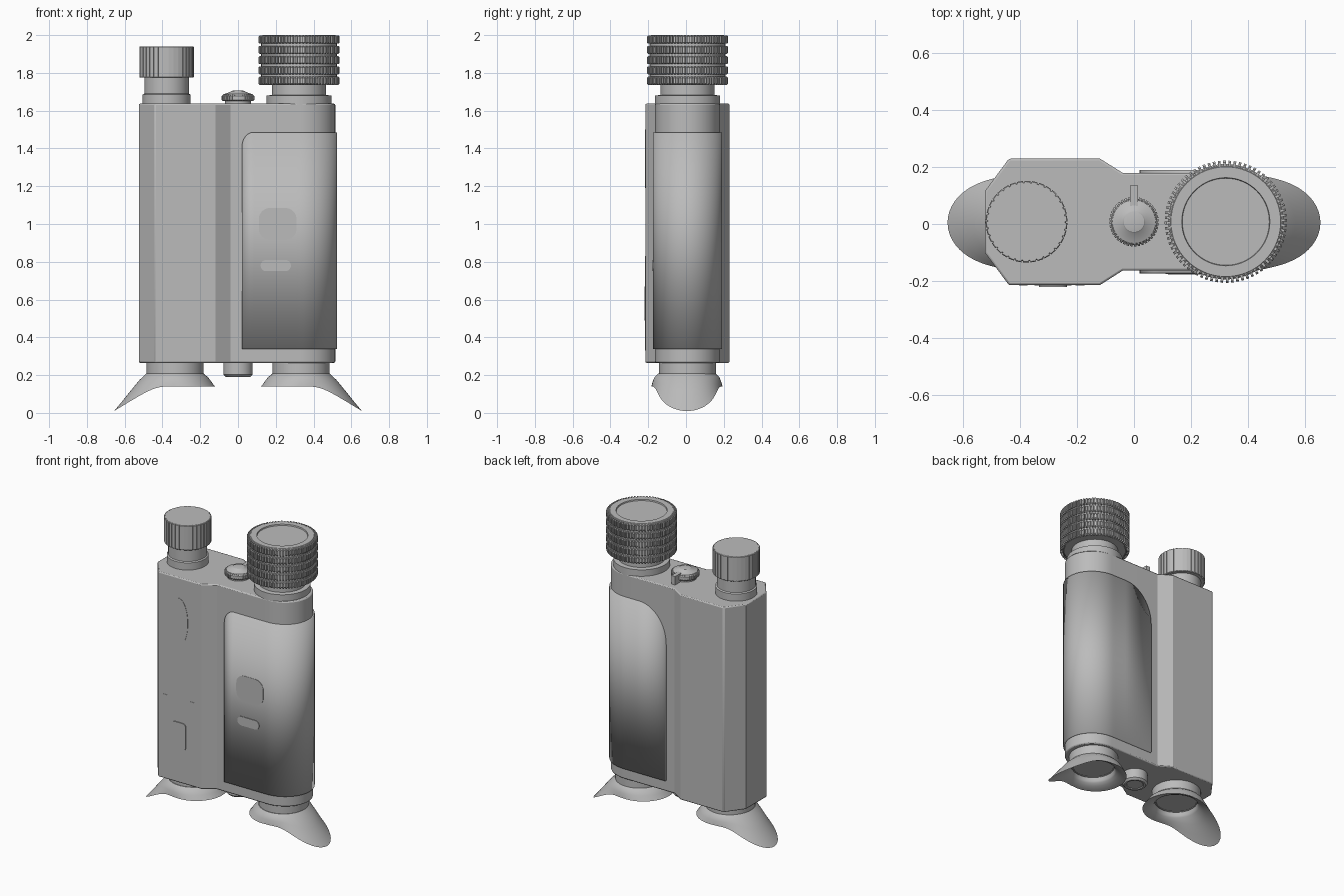
import bpy, bmesh
from math import sin, cos, pi, sqrt, radians

cube = bpy.data.objects.get("Cube")
if cube:
    bpy.data.objects.remove(cube)

grey = bpy.data.materials.new("matte grey")
grey.use_nodes = True
grey.diffuse_color = (0.5, 0.5, 0.5, 1)
grey.node_tree.nodes["Principled BSDF"].inputs["Base Color"].default_value = (0.5, 0.5, 0.5, 1)
CY = 0.008  # common depth axis


def finish(name, bm, angle=30, bevel=0):
    bmesh.ops.remove_doubles(bm, verts=bm.verts, dist=1e-5)
    bmesh.ops.recalc_face_normals(bm, faces=bm.faces)
    mesh = bpy.data.meshes.new(name)
    bm.to_mesh(mesh)
    bm.free()
    ob = bpy.data.objects.new(name, mesh)
    bpy.context.collection.objects.link(ob)
    mesh.materials.append(grey)
    if bevel:
        mod = ob.modifiers.new("bevel", 'BEVEL')
        mod.width, mod.segments, mod.limit_method = bevel, 2, 'ANGLE'
        mod.angle_limit = radians(50)
    bpy.ops.object.select_all(action='DESELECT')
    ob.select_set(True)
    bpy.context.view_layer.objects.active = ob
    bpy.ops.object.shade_smooth_by_angle(angle=radians(angle))
    return ob


def loft(name, rings, **kw):
    """Skin closed rings of points and cap both ends."""
    bm = bmesh.new()
    loops = [[bm.verts.new(p) for p in ring] for ring in rings]
    n = len(loops[0])
    for a, b in zip(loops, loops[1:]):
        for i in range(n):
            j = (i + 1) % n
            bm.faces.new((a[i], a[j], b[j], b[i]))
    bm.faces.new(loops[0])
    bm.faces.new(loops[-1])
    return finish(name, bm, **kw)


def lathe(name, x, profile, seg=64):
    """Turned part from (radius, height) pairs."""
    return loft(name, [[(x + r * cos(2 * pi * i / seg), CY + r * sin(2 * pi * i / seg), z)
                        for i in range(seg)] for r, z in profile])


def gear(name, x, teeth, r, depth, z0, z1, cut=0.5, edge=0.006):
    """Knurled ring; cut is the groove share of each tooth."""
    def ring(shrink, z):
        pts = []
        for k in range(teeth):
            for f, d in ((0, 0), (1 - cut, 0), (1 - cut, depth), (1, depth)):
                a, q = 2 * pi * (k + f) / teeth, r - d - shrink
                pts.append((x + q * cos(a), CY + q * sin(a), z))
        return pts
    return loft(name, [ring(edge, z0), ring(0, z0 + edge), ring(0, z1 - edge), ring(edge, z1)])


def front_plate(name, x, z, w, h, radius, y, thick=0.006):
    """Thin plate on the front with rounded corners."""
    rx, rz = min(radius, w / 2), min(radius, h / 2)
    pts = []
    for q, (sx, sz) in enumerate(((1, 1), (-1, 1), (-1, -1), (1, -1))):
        for i in range(9):
            a = (q + i / 8) * pi / 2
            pts.append((x + sx * (w / 2 - rx) + rx * cos(a), z + sz * (h / 2 - rz) + rz * sin(a)))
    return loft(name, [[(u, yy, v) for u, v in pts] for yy in (y, y - thick)])


# Main housing: angular battery side blending to a rounded tube side
TUBE, RX, RY = 0.328, 0.187, 0.172
arc = [(TUBE + RX * cos(a), CY + RY * sin(a))
       for a in (-pi / 2 + pi * i / 32 for i in range(33))]
housing = arc + [(-0.04, 0.18), (-0.12, 0.23), (-0.44, 0.23), (-0.525, 0.115),
                 (-0.525, -0.1), (-0.44, -0.215), (-0.12, -0.215), (-0.04, -0.164)]
loft("housing", [[(x, y, z) for x, y in housing] for z in (0.265, 1.637)], bevel=0.007)

# Grip panel wrapped round the tube side, with rounded upper corners
LOW, HIGH = 0.337, 1.485


def corner(d, rx, rz):
    return 0 if d >= rx else rz * (1 - sqrt(max(0, 1 - (1 - d / rx) ** 2)))


flat = [0.02 + (TUBE - 0.02) * (i / 24) ** 1.7 for i in range(24)]
path = [(x, CY - RY, corner(x - 0.02, 0.06, 0.08)) for x in flat]
path += [(x, y, 0) for x, y in arc]
path += [(x, CY + RY, corner(x - 0.02, 0.2, 0.24)) for x in reversed(flat)]
bm = bmesh.new()
cols = [(bm.verts.new((x, y, LOW)), bm.verts.new((x, y, HIGH - drop))) for x, y, drop in path]
for a, b in zip(cols, cols[1:]):
    bm.faces.new((a[0], b[0], b[1], a[1]))
panel = finish("grip_panel", bm)
solid = panel.modifiers.new("thickness", 'SOLIDIFY')
solid.thickness, solid.offset = 0.02, 0

# Raised details on the front face
front_plate("oval_inlay", -0.285, 1.345, 0.13, 0.31, 0.16, -0.21, 0.007).name = "rounded_inlay"
for side, x in (("right", -0.39), ("left", -0.19)):
    front_plate(side + "_rail", x, 0.58, 0.03, 0.5, 0.002, -0.21, 0.007)
front_plate("port_cover", -0.285, 0.58, 0.1, 0.18, 0.02, -0.213, 0.008)
front_plate("button_pill", 0.2, 0.78, 0.16, 0.06, 0.03, -0.172, 0.006)
front_plate("button_pad", 0.21, 1.0, 0.2, 0.17, 0.06, -0.172, 0.004)

# Small light lens with ribbed cap
SMALL = -0.378
lathe("small_lens_neck", SMALL, [(0.127, 1.63), (0.127, 1.685), (0.118, 1.69), (0.118, 1.79)])
gear("small_lens_cap", SMALL, 34, 0.144, 0.005, 1.775, 1.94, cut=0.2, edge=0.003)

# Large objective with five knurled rings and a recessed lid
BIG = 0.323
lathe("objective_neck", BIG, [(0.172, 1.63), (0.172, 1.68), (0.143, 1.683), (0.143, 1.76)])
lathe("objective_core", BIG, [(0.19, 1.74), (0.2, 1.75), (0.2, 1.99), (0.193, 2.0),
                              (0.155, 2.0), (0.153, 1.992)])
for k in range(5):
    z = 1.737 + k * 0.0545
    ring_teeth = gear("knurled_ring_%d" % (k + 1), BIG, 72, 0.215, 0.012, z, z + 0.043)
    # open the middle of each ring so the lid stays visible
    bm = bmesh.new()
    bm.from_mesh(ring_teeth.data)
    caps = [f for f in bm.faces if len(f.verts) > 4]
    made = bmesh.ops.inset_individual(bm, faces=caps, thickness=0.006)
    bmesh.ops.delete(bm, geom=caps, context='FACES')
    bm.to_mesh(ring_teeth.data)
    bm.free()

# Mode dial on top with pointer tab
lathe("dial_base", 0, [(0.07, 1.63), (0.07, 1.655)])
gear("dial_rim", 0, 40, 0.087, 0.005, 1.65, 1.685, cut=0.35, edge=0.007)
lathe("dial_crown", 0, [(0.078, 1.68), (0.076, 1.687), (0.04, 1.7), (0.036, 1.704), (0.02, 1.707)])
loft("dial_pointer", [[(sx * 0.014, y, z) for sx, y in ((-1, 0.06), (1, 0.06), (1, 0.135), (-1, 0.135))]
                      for z in (1.63, 1.694)])

# Hinge foot between the eyepieces
lathe("tripod_socket", 0, [(0.078, 0.275), (0.078, 0.202), (0.066, 0.19), (0.055, 0.19), (0.05, 0.195)])

# Eyepieces with winged eyecups, one per side
SEG = 96
for side, s in (("left", 1), ("right", -1)):
    x0 = s * 0.334
    lathe(side + "_eyepiece", x0, [(0.151, 0.275), (0.151, 0.2), (0.125, 0.195), (0.12, 0.21)])

    def cup_ring(r, z, t):
        """Blend a round ring (t=0) into the winged rim (t=1)."""
        pts = []
        for i in range(SEG):
            a = 2 * pi * i / SEG
            c = cos(a)
            k = max(0, c) ** 4
            rim = 0.187 + 0.135 * k + 0.025 * max(0, -c)
            rim_z = 0.14 - 0.13 * k
            q = r + (rim - r) * t
            pts.append((x0 + s * q * c, CY - 0.003 + q * sin(a), z + (rim_z - z) * t))
        return pts

    cup = [cup_ring(*p) for p in ((0.13, 0.205, 0), (0.152, 0.208, 0), (0.158, 0.202, 0), (0.168, 0.198, 0.12),
                                  (0.175, 0.19, 0.4), (0.178, 0.182, 0.75), (0.178, 0.175, 1),
                                  (0.165, 0.15, 0.93), (0.155, 0.15, 0.6), (0.148, 0.158, 0.25),
                                  (0.142, 0.165, 0), (0.135, 0.175, 0), (0.13, 0.198, 0))]
    loft(side + "_eyecup", cup, angle=40)
